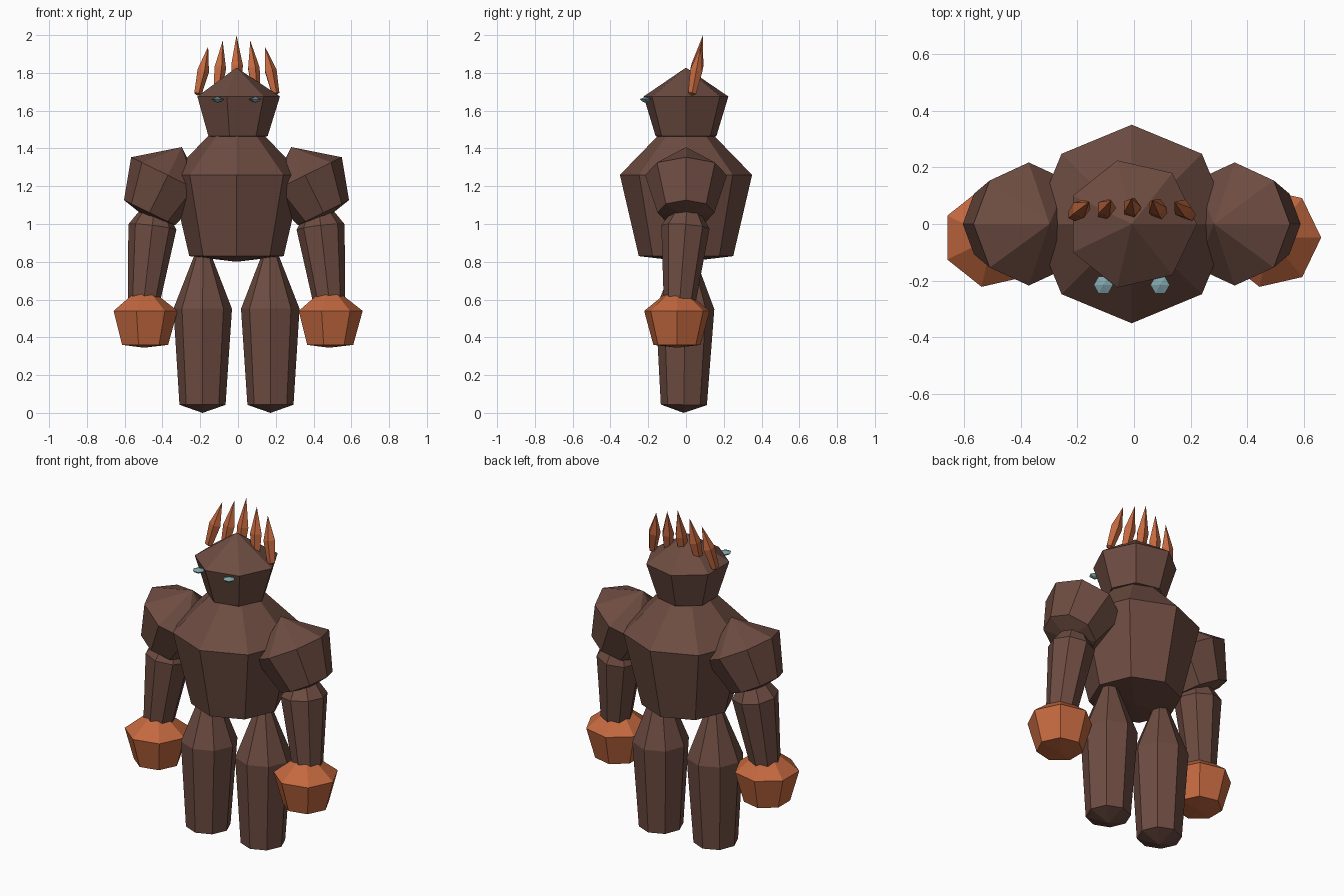
import bpy, bmesh, math
from mathutils import Vector

if "Cube" in bpy.data.objects:
    bpy.data.objects.remove(bpy.data.objects["Cube"])

SHIFT = -0.008  # whole figure sits slightly off x = 0 so its bounds are centred


def material(name, rgb):
    m = bpy.data.materials.new(name)
    m.diffuse_color = (*rgb, 1)
    m.use_nodes = True
    m.node_tree.nodes["Principled BSDF"].inputs["Base Color"].default_value = m.diffuse_color
    return m


STONE = material("stone", (0.153, 0.072, 0.053))
EMBER = material("ember", (0.55, 0.14, 0.05))
ICE = material("ice", (0.22, 0.38, 0.41))


def crystal(name, base, tip, stations, sides, mat):
    """Faceted spindle from base to tip; stations are (fraction along axis, radius)."""
    base, tip = Vector(base), Vector(tip)
    axis = tip - base
    d = axis.normalized()
    u = (Vector((1, 0, 0)) - d * d.x).normalized()
    v = d.cross(u)
    bm = bmesh.new()
    rings = []
    for t, r in stations:
        c = base + axis * t
        ring = []
        for i in range(sides):
            a = math.tau * i / sides
            ring.append(bm.verts.new(c + r * (u * math.cos(a) + v * math.sin(a))))
        rings.append(ring)
    low, high = bm.verts.new(base), bm.verts.new(tip)
    for i in range(sides):
        j = (i + 1) % sides
        bm.faces.new((low, rings[0][j], rings[0][i]))
        bm.faces.new((high, rings[-1][i], rings[-1][j]))
        for a, b in zip(rings, rings[1:]):
            bm.faces.new((a[i], a[j], b[j], b[i]))
    bm.normal_update()
    me = bpy.data.meshes.new(name)
    bm.to_mesh(me)
    bm.free()
    me.materials.append(mat)
    ob = bpy.data.objects.new(name, me)
    ob.location.x = SHIFT
    bpy.context.collection.objects.link(ob)
    return ob


def upright(name, x, y, z0, z1, rings, sides, mat):
    """Vertical crystal with rings given as (height, radius)."""
    st = [((z - z0) / (z1 - z0), r) for z, r in rings]
    return crystal(name, (x, y, z0), (x, y, z1), st, sides, mat)


# Torso and head
upright("torso", 0, 0, 0.80, 1.62, [(0.83, 0.25), (1.26, 0.35)], 8, STONE)
upright("head", 0, 0, 1.44, 1.828, [(1.465, 0.165), (1.675, 0.23)], 7, STONE)

for side, s in (("left", -1), ("right", 1)):
    # Shoulder boulder, leaning in towards the neck
    crystal(side + "_shoulder", (s * 0.475, 0, 1.03), (s * 0.29, 0, 1.407),
            [(0.08, 0.151), (0.605, 0.217)], 8, STONE)
    # Arm, sloping outwards and slightly forward
    crystal(side + "_arm", (s * 0.503, -0.042, 0.48), (s * 0.423, 0.012, 1.18),
            [(0.03, 0.075), (0.72, 0.128)], 8, STONE)
    # Fist
    upright(side + "_fist", s * 0.49, -0.048, 0.345, 0.68,
            [(0.36, 0.128), (0.54, 0.178)], 7, EMBER)
    # Leg
    crystal(side + "_leg", (s * 0.18, -0.012, 0.0), (s * 0.178, 0, 0.95),
            [(0.045, 0.122), (0.58, 0.155)], 8, STONE)
    # Eye
    upright(side + "_eye", s * 0.1, -0.215, 1.642, 1.674,
            [(1.65, 0.022), (1.661, 0.034)], 6, ICE)

# Crown of five spikes
for i in range(-2, 3):
    a = abs(i)
    sx = 1 if i > 0 else -1
    foot = (sx * (0, 0.105, 0.208)[a], 0.03, 1.68)
    tip = (sx * (0, 0.073, 0.15)[a], 0.09 - 0.006 * a, 2.0 - 0.03 * a)
    crystal("crown_spike", foot, tip, [(0.04, 0.022), (0.5, 0.034)], 5, EMBER)
